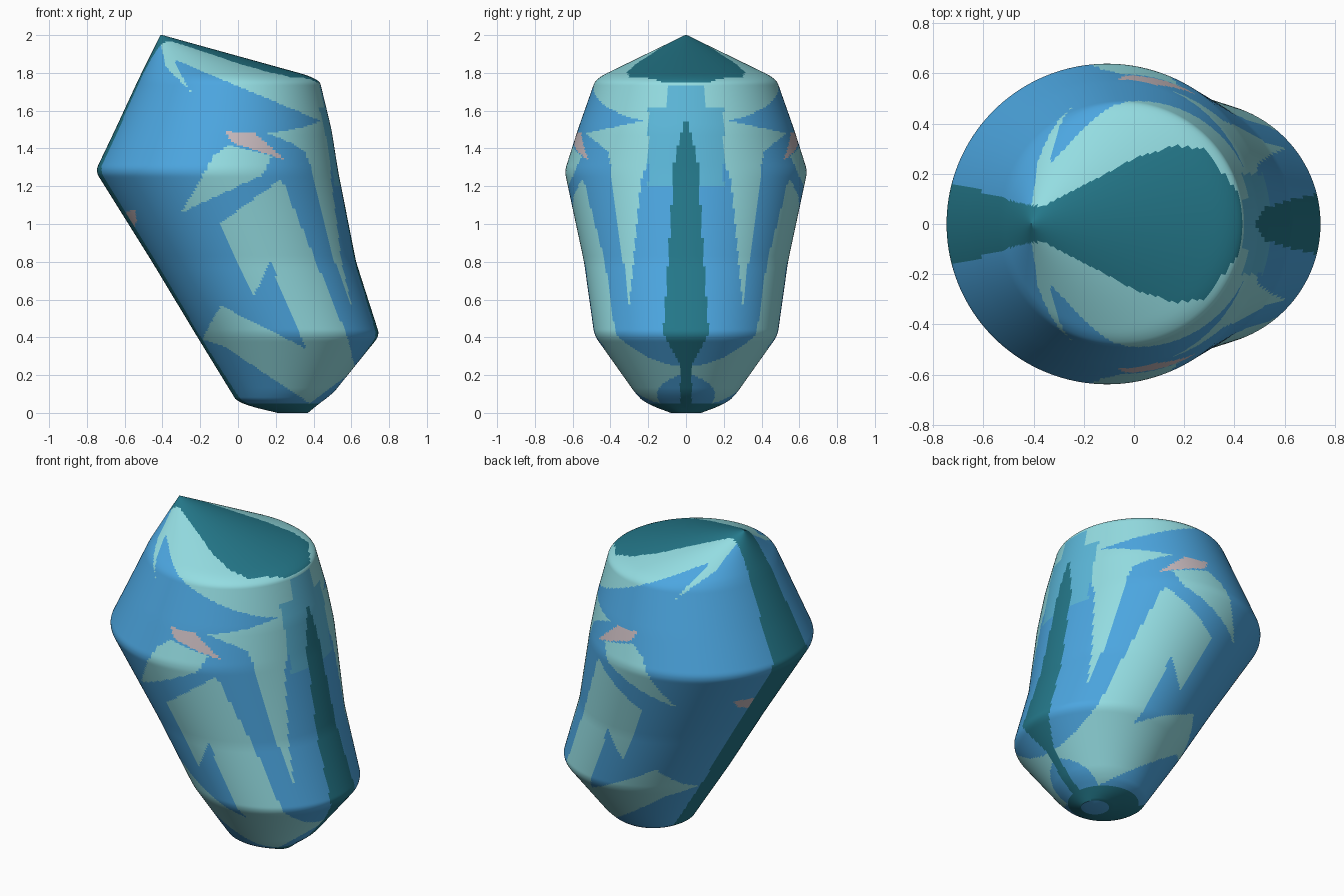
import bpy
import bmesh
import math

old_cube = bpy.data.objects.get("Cube")
if old_cube:
    bpy.data.objects.remove(old_cube, do_unlink=True)

SEGMENTS, ROWS, HEIGHT = 224, 240, 2
BLUE, LIGHT, DARK, SKY, PINK = range(5)


def srgb_to_linear(value):
    value /= 255
    return value / 12.92 if value <= 0.04 else ((value + 0.055) / 1.055) ** 2.4


def make_material(name, *rgb):
    colour = [srgb_to_linear(channel) for channel in rgb] + [1]
    material = bpy.data.materials.new(name)
    material.use_nodes = True
    material.diffuse_color = colour
    shader = material.node_tree.nodes["Principled BSDF"]
    shader.inputs["Base Color"].default_value = colour
    return material


materials = [
    make_material("bright_blue", 76, 166, 224),
    make_material("pale_aqua", 148, 221, 226),
    make_material("deep_teal", 36, 120, 138),
    make_material("sky_blue", 92, 184, 218),
    make_material("pinkish_grey", 200, 186, 190),
]

# Leaning profile: height, back edge and front edge of each round section
PROFILE = [
    (0, .21, .37), (.05, 0, .43), (.1, -.03, .5),
    (.41, -.22, .75), (.8, -.455, .625), (1.28, -.755, .53),
    (1.5, -.65, .495), (1.77, -.525, .43), (HEIGHT, -.41, -.4),
]


def section(z):
    """Back and front edges at a height, by straight interpolation."""
    for low, high in zip(PROFILE, PROFILE[1:]):
        if z <= high[0]:
            t = (z - low[0]) / (high[0] - low[0])
            return [a + (b - a) * t for a, b in zip(low[1:], high[1:])]


def soft_section(z):
    """Centre and radius, averaged over nearby heights to round the ridges."""
    reach = min(.025, z, HEIGHT - z)
    samples = [section(z + reach * k / 2) for k in range(-2, 3)]
    back = sum(sample[0] for sample in samples) / len(samples)
    front = sum(sample[1] for sample in samples) / len(samples)
    return (back + front) / 2, (front - back) / 2


# Outlines of the painted patches, in hundredths of a unit
shoulder_hook = [(-41, 196), (-38, 183), (-25, 170), (-33, 184), (-34, 191)]
flank_panel = [(-10, 100), (23, 124), (58, 40), (62, 23), (38, 5), (-7, 35),
               (-19, 39), (-9, 57), (2, 51), (36, 34), (17, 80), (8, 61)]
flank_fin = [(-30, 106), (-13, 136), (-5, 142), (18, 136), (13, 126)]
flank_fleck = [(-7, 149), (9, 148), (25, 134), (-3, 143)]
front_spike = [(17, 156), (53, 148), (41, 138), (30, 57), (24, 122), (18, 140)]
front_stripe = [(-1, 161), (6, 135), (12, 42), (3, 25), (3, 0), (-1, 0)]
back_fleck = [(16, 106), (31, 108), (25, 102), (16, 98)]
top_cap = [(-42, -1), (-42, 4), (0, 26), (15, 31), (28, 30), (42, 12), (45, -1)]


def inside(outline, u, v):
    hit = False
    for (ax, ay), (bx, by) in zip(outline, outline[1:] + outline[:1]):
        if (ay > v) != (by > v) and u < ax + (bx - ax) * (v - ay) / (by - ay):
            hit = not hit
    return hit


def paint_front(y, z):
    if inside(front_stripe, y, z):
        return DARK
    if 120 < z < 173 and y < (10 if z > 162 else 20):
        return SKY
    if inside(front_spike, y, z):
        return LIGHT
    return None


def paint_back(y, z):
    # The stripe is widest at the rear ridge and narrows both ways
    above_ridge = z - 128
    narrowing = above_ridge / 7 if above_ridge > 0 else -above_ridge / 20
    if y < 17 - narrowing:
        return DARK
    if inside(back_fleck, y, z):
        return PINK
    return None


def paint_side(x, z):
    if inside(flank_fleck, x, z):
        return PINK
    in_shoulder_band = x > -40 and z > 173 - .42 * x
    shapes = (shoulder_hook, flank_panel, flank_fin)
    if in_shoulder_band or any(inside(shape, x, z) for shape in shapes):
        return LIGHT
    return BLUE


def paint(point):
    x, y, z = point.x * 100, abs(point.y) * 100, point.z * 100
    if z < 5:
        return DARK if z > 0 else BLUE
    if z > 175 and inside(top_cap, x, y):
        return DARK
    facing_front = point.x > soft_section(point.z)[0]
    colour = paint_front(y, z) if facing_front else paint_back(y, z)
    return paint_side(x, z) if colour is None else colour


# Body: stacked rings with capped ends
bm = bmesh.new()
rings = []
for row in range(ROWS + 1):
    z = HEIGHT * row / ROWS
    centre, radius = soft_section(z)
    ring = []
    for k in range(SEGMENTS):
        angle = math.tau * k / SEGMENTS
        ring.append(bm.verts.new((centre + radius * math.cos(angle),
                                  radius * math.sin(angle), z)))
    rings.append(ring)
for lower, upper in zip(rings, rings[1:]):
    for k in range(SEGMENTS):
        n = (k + 1) % SEGMENTS
        bm.faces.new((lower[k], lower[n], upper[n], upper[k]))
bm.faces.new(rings[0][::-1])
bm.faces.new(rings[-1])
for face in bm.faces:
    face.material_index = paint(face.calc_center_median())

mesh = bpy.data.meshes.new("leaning_body")
bm.to_mesh(mesh)
bm.free()
for material in materials:
    mesh.materials.append(material)
body = bpy.data.objects.new("leaning_body", mesh)
bpy.context.collection.objects.link(body)
bpy.context.view_layer.objects.active = body
body.select_set(True)
bpy.ops.object.shade_smooth_by_angle(angle=math.radians(35))
